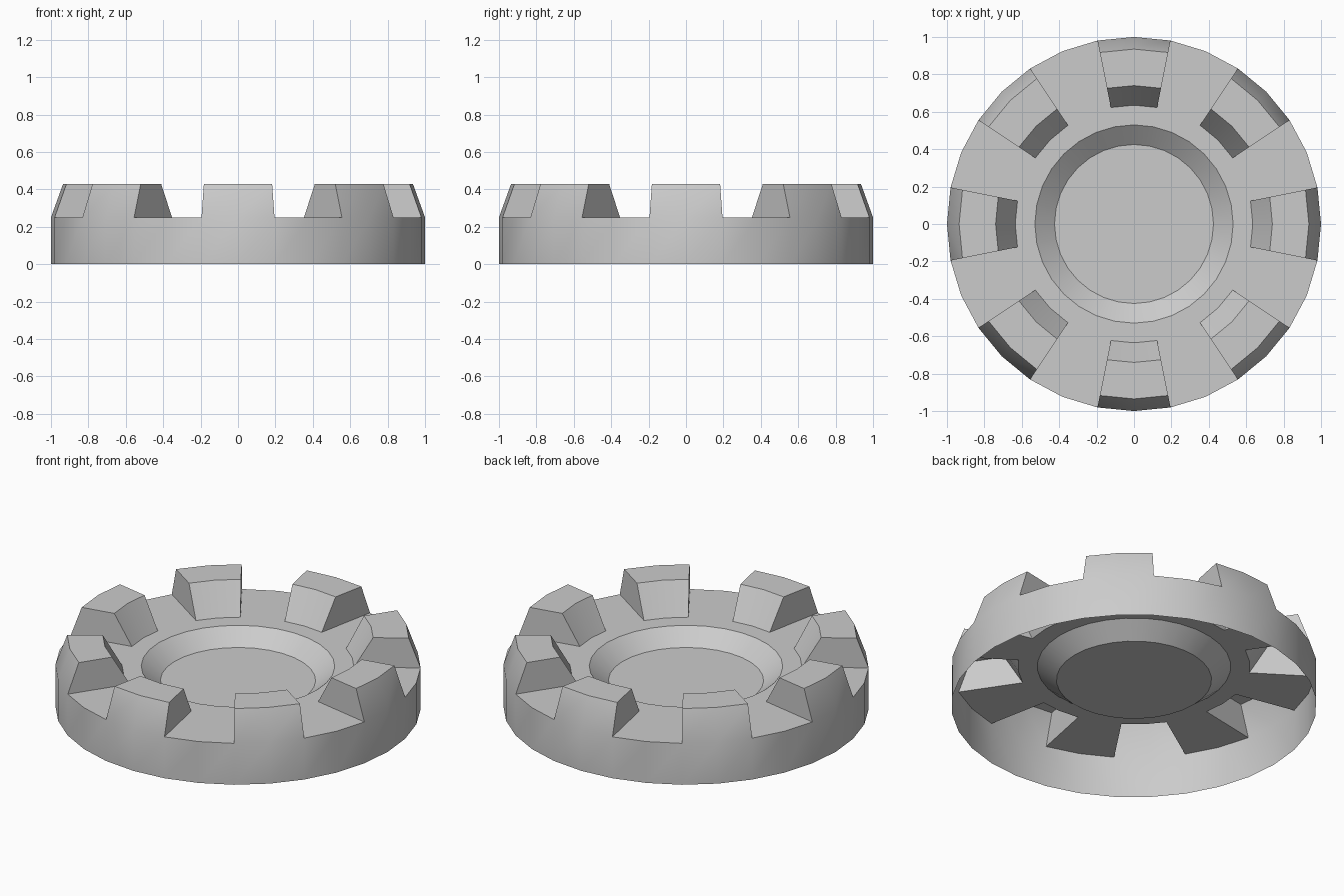
import bpy, bmesh
from math import sin, cos, pi

if "Cube" in bpy.data.objects:
    bpy.data.objects.remove(bpy.data.objects["Cube"])

SIDES = 32
WALL = [(1.0, 0.0), (1.0, 0.25)]
TOOTH = [(1.0, 0.25), (0.935, 0.43), (0.74, 0.43), (0.635, 0.25)]
DISH = [(0.635, 0.25), (0.53, 0.25), (0.425, 0.165)]

bm = bmesh.new()


def point(r, z, step):
    a = 2 * pi * step / SIDES
    return bm.verts.new((r * cos(a), r * sin(a), z))


def sweep(profile, step):
    """Sweep a profile across one of the 32 sectors."""
    for (r0, z0), (r1, z1) in zip(profile, profile[1:]):
        bm.faces.new((point(r0, z0, step), point(r0, z0, step + 1),
                      point(r1, z1, step + 1), point(r1, z1, step)))


for i in range(SIDES):
    # outer wall and sunken dish slope
    sweep(WALL, i)
    sweep(DISH, i)
    # hollow raised teeth two sectors wide, flat rim between them
    if i % 4 in (0, 3):
        sweep(TOOTH, i)
        edge = i + 1 if i % 4 == 0 else i
        side = [point(r, z, edge) for r, z in TOOTH]
        bm.faces.new(side if i % 4 == 0 else side[::-1])
    else:
        sweep([TOOTH[0], TOOTH[-1]], i)

# dish floor
bm.faces.new([point(*DISH[-1], i) for i in range(SIDES)])

bmesh.ops.remove_doubles(bm, verts=bm.verts, dist=0.0005)
bmesh.ops.recalc_face_normals(bm, faces=bm.faces)
floor = max(bm.faces, key=lambda f: len(f.verts))
if floor.normal.z < 0:
    bmesh.ops.reverse_faces(bm, faces=bm.faces)

mesh = bpy.data.meshes.new("toothed_dish_shell")
bm.to_mesh(mesh)
bm.free()
shell = bpy.data.objects.new("toothed_dish_shell", mesh)
bpy.context.collection.objects.link(shell)

# smooth curved walls, crisp edges
bpy.context.view_layer.objects.active = shell
shell.select_set(True)
bpy.ops.object.shade_smooth_by_angle(angle=pi / 9)
